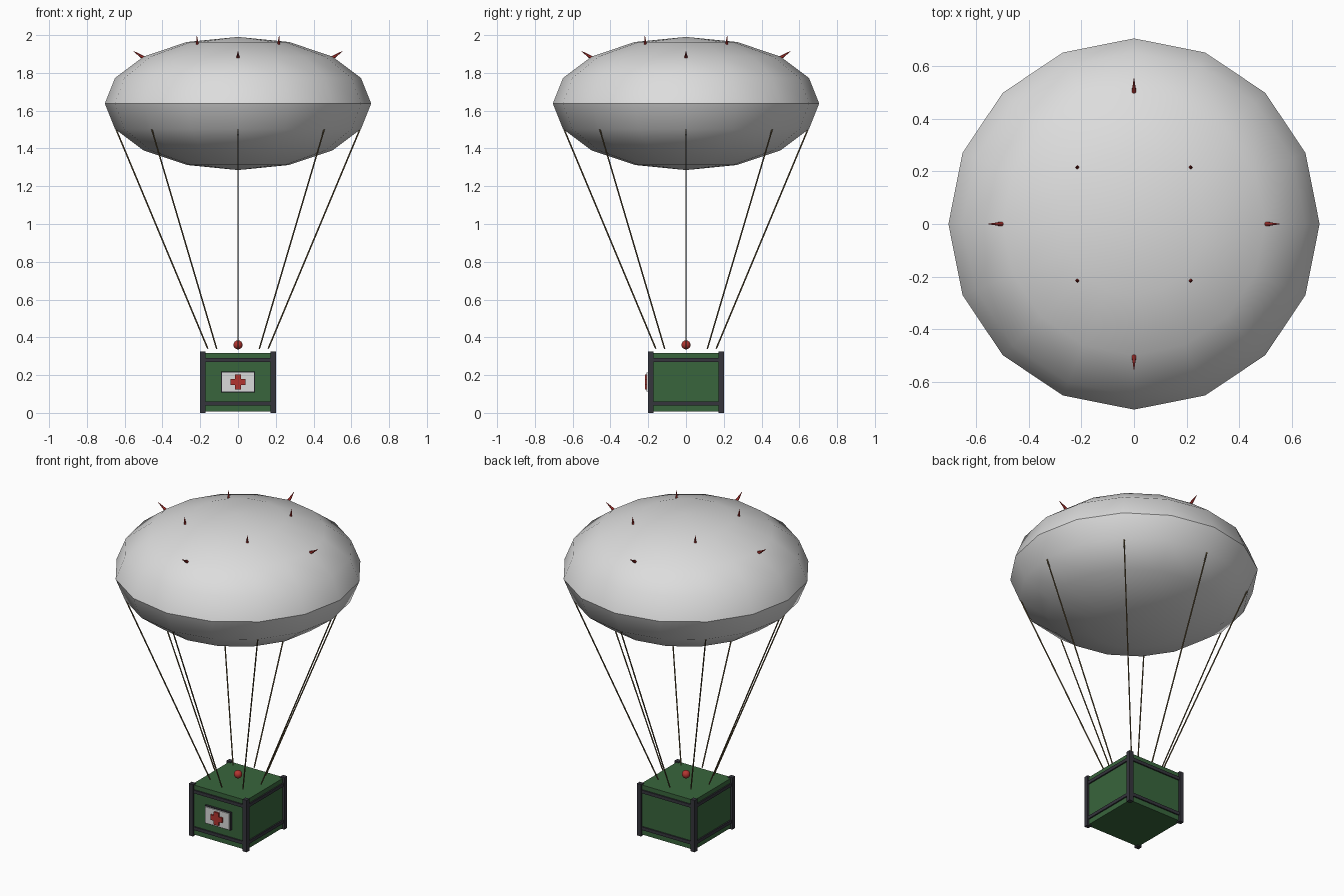
import bpy, math
from mathutils import Vector

cube = bpy.data.objects.get("Cube")
if cube:
    bpy.data.objects.remove(cube, do_unlink=True)


def material(name, rgb):
    m = bpy.data.materials.new(name)
    m.use_nodes = True
    m.diffuse_color = (*rgb, 1)
    m.node_tree.nodes["Principled BSDF"].inputs["Base Color"].default_value = (*rgb, 1)
    return m


canvas = material("canvas grey", (0.72, 0.72, 0.72))
green = material("crate green", (0.04, 0.13, 0.045))
iron = material("dark iron", (0.035, 0.035, 0.045))
cord = material("rope brown", (0.14, 0.10, 0.045))
red = material("signal red", (0.45, 0.035, 0.03))
white = material("plate white", (0.7, 0.7, 0.7))


def finish(name, mat, angle=None):
    ob = bpy.context.object
    ob.name = name
    ob.data.materials.append(mat)
    if angle:
        bpy.ops.object.shade_smooth_by_angle(angle=math.radians(angle))
    return ob


def box(name, mat, center, size):
    bpy.ops.mesh.primitive_cube_add(size=1, location=center)
    ob = finish(name, mat)
    ob.scale = size
    return ob


def rod(name, mat, start, end, r1, r2, sides):
    a, b = Vector(start), Vector(end)
    bpy.ops.mesh.primitive_cone_add(vertices=sides, radius1=r1, radius2=r2,
                                    depth=(b - a).length, location=(a + b) / 2)
    ob = finish(name, mat)
    ob.rotation_euler = (b - a).to_track_quat('Z', 'Y').to_euler()
    return ob


# Canopy: flattened sphere with a crisp equator seam
bpy.ops.mesh.primitive_uv_sphere_add(segments=16, ring_count=8, radius=0.705, location=(0, 0, 1.638))
bpy.context.object.scale = (1, 1, 0.5)
bpy.ops.object.transform_apply(location=False, rotation=False, scale=True)
finish("canopy", canvas, 40)

# Ropes and spikes around the canopy
for i in range(8):
    a = i * math.pi / 4
    def ring(r, z):
        return (r * math.cos(a), r * math.sin(a), z)
    rod("rope", cord, ring(0.16, 0.34), ring(0.645, 1.5), 0.004, 0.004, 6)
    if i % 2:
        rod("upper_spike", red, ring(0.304, 1.945), ring(0.308, 1.995), 0.008, 0.001, 6)
    else:
        rod("outer_spike", red, ring(0.50, 1.88), ring(0.553, 1.915), 0.01, 0.001, 6)

# Crate body with corner posts and rails
box("crate_body", green, (0, 0, 0.163), (0.376, 0.376, 0.31))
for sx in (-1, 1):
    for sy in (-1, 1):
        box("corner_post", iron, (sx * 0.186, sy * 0.186, 0.163), (0.028, 0.028, 0.325))
for z in (0.05, 0.28):
    for s in (-1, 1):
        box("side_rail", iron, (s * 0.186, 0, z), (0.02, 0.38, 0.02))
        box("end_rail", iron, (0, s * 0.186, z), (0.38, 0.02, 0.02))

# Medical plate on the front
box("plate_rim", iron, (0, -0.19, 0.163), (0.178, 0.022, 0.112))
box("plate", white, (0, -0.195, 0.163), (0.168, 0.026, 0.102))
box("cross_upright", red, (0, -0.205, 0.163), (0.032, 0.025, 0.08))
box("cross_bar", red, (0, -0.205, 0.163), (0.08, 0.0248, 0.032))

# Signal ball above the crate
bpy.ops.mesh.primitive_uv_sphere_add(segments=16, ring_count=8, radius=0.024, location=(0, 0, 0.36))
finish("signal_ball", red, 60)
